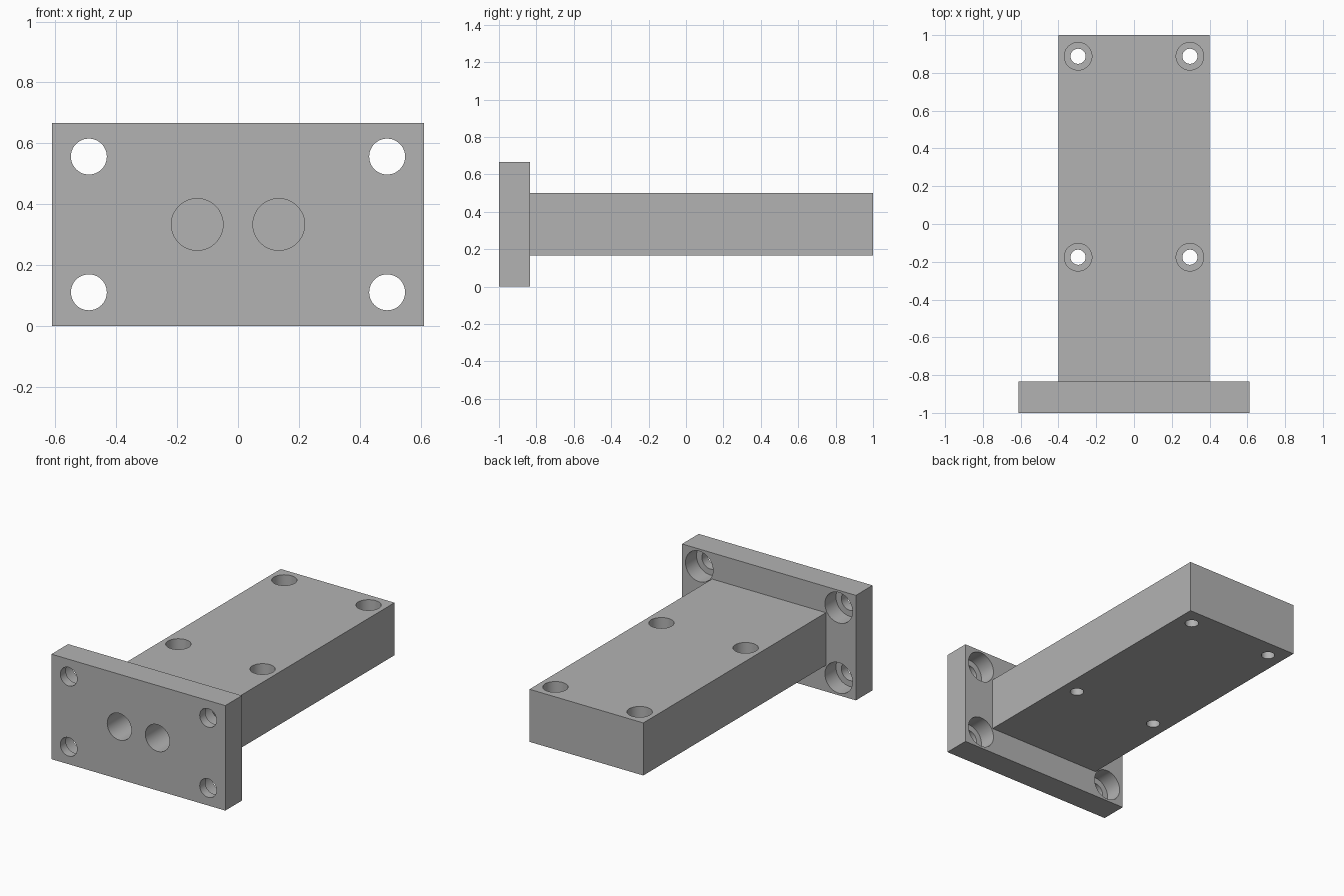
import bpy
import math

default = bpy.data.objects.get("Cube")
if default:
    bpy.data.objects.remove(default, do_unlink=True)

WIDTH, HEIGHT, THICK = 1.222, 0.667, 0.167
MID = HEIGHT / 2
BACK = -1 + THICK              # rear face of the flange
TOP = MID + 0.167              # upper face of the body


def box(name, low, high):
    bpy.ops.mesh.primitive_cube_add(size=1)
    ob = bpy.context.object
    ob.name = name
    ob.scale = [h - l for l, h in zip(low, high)]
    ob.location = [(l + h) / 2 for l, h in zip(low, high)]
    bpy.ops.object.transform_apply(location=True, rotation=True, scale=True)
    return ob


def cylinder(radius, length, centre, along_y=False):
    turn = (math.pi / 2, 0, 0) if along_y else (0, 0, 0)
    bpy.ops.mesh.primitive_cylinder_add(vertices=48, radius=radius, depth=length,
                                        location=centre, rotation=turn)
    bpy.ops.object.transform_apply(location=True, rotation=True, scale=True)
    return bpy.context.object


def combine(target, other, operation):
    mod = target.modifiers.new("join", 'BOOLEAN')
    mod.operation = operation
    mod.solver = 'EXACT'
    mod.object = other
    bpy.ops.object.select_all(action='DESELECT')
    target.select_set(True)
    bpy.context.view_layer.objects.active = target
    bpy.ops.object.modifier_apply(modifier=mod.name)
    bpy.data.objects.remove(other, do_unlink=True)


# Flange plate with four holes counterbored from the rear
block = box("flanged_block", (-WIDTH / 2, -1, 0), (WIDTH / 2, BACK, HEIGHT))
for x in (-0.49, 0.49):
    for z in (MID - 0.223, MID + 0.223):
        combine(block, cylinder(0.059, 0.5, (x, BACK, z), True), 'DIFFERENCE')
        combine(block, cylinder(0.097, 0.222, (x, BACK, z), True), 'DIFFERENCE')

# Long body, rooted inside the plate
body = box("body", (-0.4, BACK - 0.04, MID - 0.167), (0.4, 1, TOP))
combine(block, body, 'UNION')

# Two deep blind bores in the front face
for x in (-0.134, 0.134):
    combine(block, cylinder(0.085, 1.2, (x, -1, MID), True), 'DIFFERENCE')

# Vertical screw holes counterbored from the top
for x in (-0.296, 0.296):
    for y in (-0.176, 0.888):
        combine(block, cylinder(0.04, 1, (x, y, MID)), 'DIFFERENCE')
        combine(block, cylinder(0.073, 0.17, (x, y, TOP)), 'DIFFERENCE')

# Single grey metal finish
grey = bpy.data.materials.new("grey_metal")
grey.use_nodes = True
colour = (0.45, 0.45, 0.45, 1)
grey.diffuse_color = colour
grey.node_tree.nodes["Principled BSDF"].inputs["Base Color"].default_value = colour
block.data.materials.clear()
block.data.materials.append(grey)

bpy.ops.object.select_all(action='DESELECT')
block.select_set(True)
bpy.context.view_layer.objects.active = block
bpy.ops.object.shade_smooth_by_angle(angle=math.radians(30))
